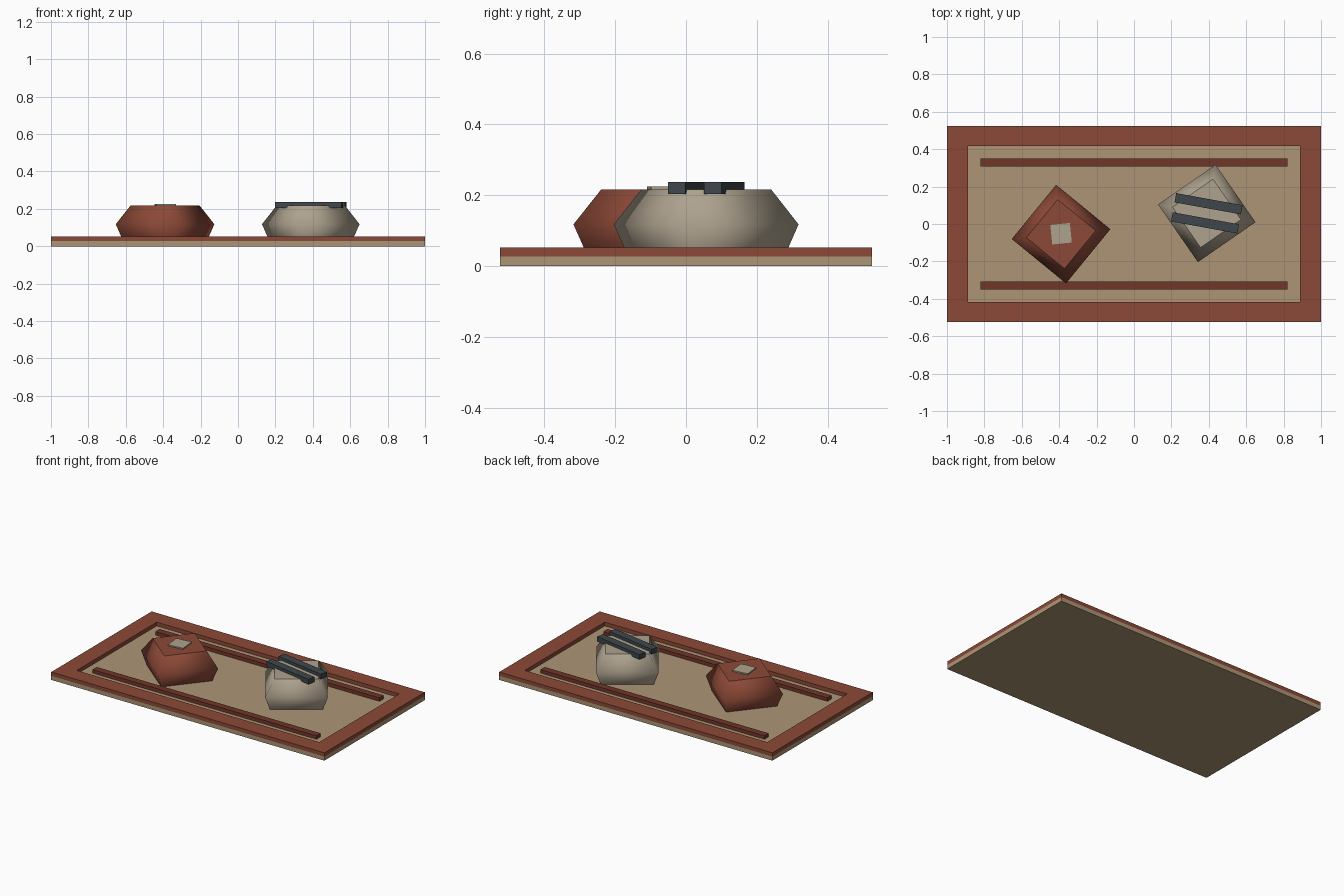
import bpy, bmesh
from math import radians, sin, cos, pi

if "Cube" in bpy.data.objects:
    bpy.data.objects.remove(bpy.data.objects["Cube"])


def material(name, rgb):
    m = bpy.data.materials.new(name)
    m.diffuse_color = (*rgb, 1)
    m.use_nodes = True
    m.node_tree.nodes["Principled BSDF"].inputs["Base Color"].default_value = m.diffuse_color
    return m


brick = material("brick", (0.26, 0.066, 0.038))
dark_brick = material("dark_brick", (0.16, 0.037, 0.022))
straw = material("straw", (0.42, 0.30, 0.18))
linen = material("linen", (0.42, 0.36, 0.27))
slate = material("slate", (0.05, 0.062, 0.07))


def finish(bm, name, mat):
    bmesh.ops.recalc_face_normals(bm, faces=bm.faces)
    me = bpy.data.meshes.new(name)
    bm.to_mesh(me)
    bm.free()
    me.materials.append(mat)
    ob = bpy.data.objects.new(name, me)
    bpy.context.collection.objects.link(ob)
    return ob


def box(name, x, y, z0, z1, sx, sy, mat, angle=0):
    bm = bmesh.new()
    bmesh.ops.create_cube(bm, size=1)
    bmesh.ops.scale(bm, vec=(sx, sy, z1 - z0), verts=bm.verts)
    ob = finish(bm, name, mat)
    ob.location = (x, y, (z0 + z1) / 2)
    ob.rotation_euler.z = angle
    return ob


def frame(name, outer, inner, z0, z1, mat):
    # rectangular border: a rectangle profile carried round four corners
    bm = bmesh.new()
    section = [(outer, z0), (outer, z1), (inner, z1), (inner, z0)]
    rings = [[bm.verts.new((sx * h[0], sy * h[1], z)) for h, z in section]
             for sx, sy in ((-1, -1), (1, -1), (1, 1), (-1, 1))]
    for i in range(4):
        a, b = rings[i], rings[(i + 1) % 4]
        for j in range(4):
            k = (j + 1) % 4
            bm.faces.new((a[j], b[j], b[k], a[k]))
    return finish(bm, name, mat)


def cushion(name, x, y, angle, mat):
    # four-sided turned form with smooth sides and flat caps
    bm = bmesh.new()
    profile = [(0.225, 0.028), (0.265, 0.118), (0.186, 0.217)]
    rings = [[bm.verts.new((r * cos(i * pi / 2), r * sin(i * pi / 2), z))
              for i in range(4)] for r, z in profile]
    for a, b in zip(rings, rings[1:]):
        for i in range(4):
            j = (i + 1) % 4
            bm.faces.new((a[i], a[j], b[j], b[i])).smooth = True
    for ring in (rings[0], rings[-1]):
        cap = bm.faces.new(ring)
        for e in cap.edges:
            e.smooth = False
    ob = finish(bm, name, mat)
    ob.location = (x, y, 0)
    ob.rotation_euler.z = angle
    return ob


# mat with raised border and two inlaid strips
box("mat_base", 0, 0, 0, 0.027, 2, 1.05, straw)
frame("mat_border", (1, 0.525), (0.888, 0.418), 0.027, 0.052, brick)
for side, label in ((-1, "front"), (1, "back")):
    box(label + "_strip", 0, side * 0.329, 0.025, 0.05, 1.64, 0.045, dark_brick)

# red cushion with a small square patch
cushion("red_cushion", -0.39, -0.054, radians(5.7), brick)
box("cushion_patch", -0.39, -0.052, 0.205, 0.225, 0.105, 0.105, linen, radians(5.7))

# pale cushion with two dark bands
turn = radians(-10.3)
cx, cy = 0.389, 0.057
cushion("pale_cushion", cx, cy, turn, linen)
for side, label in ((-1, "front"), (1, "back")):
    d = side * 0.052
    box(label + "_band", cx - d * sin(turn), cy + d * cos(turn),
        0.204, 0.237, 0.36, 0.05, slate, turn)
